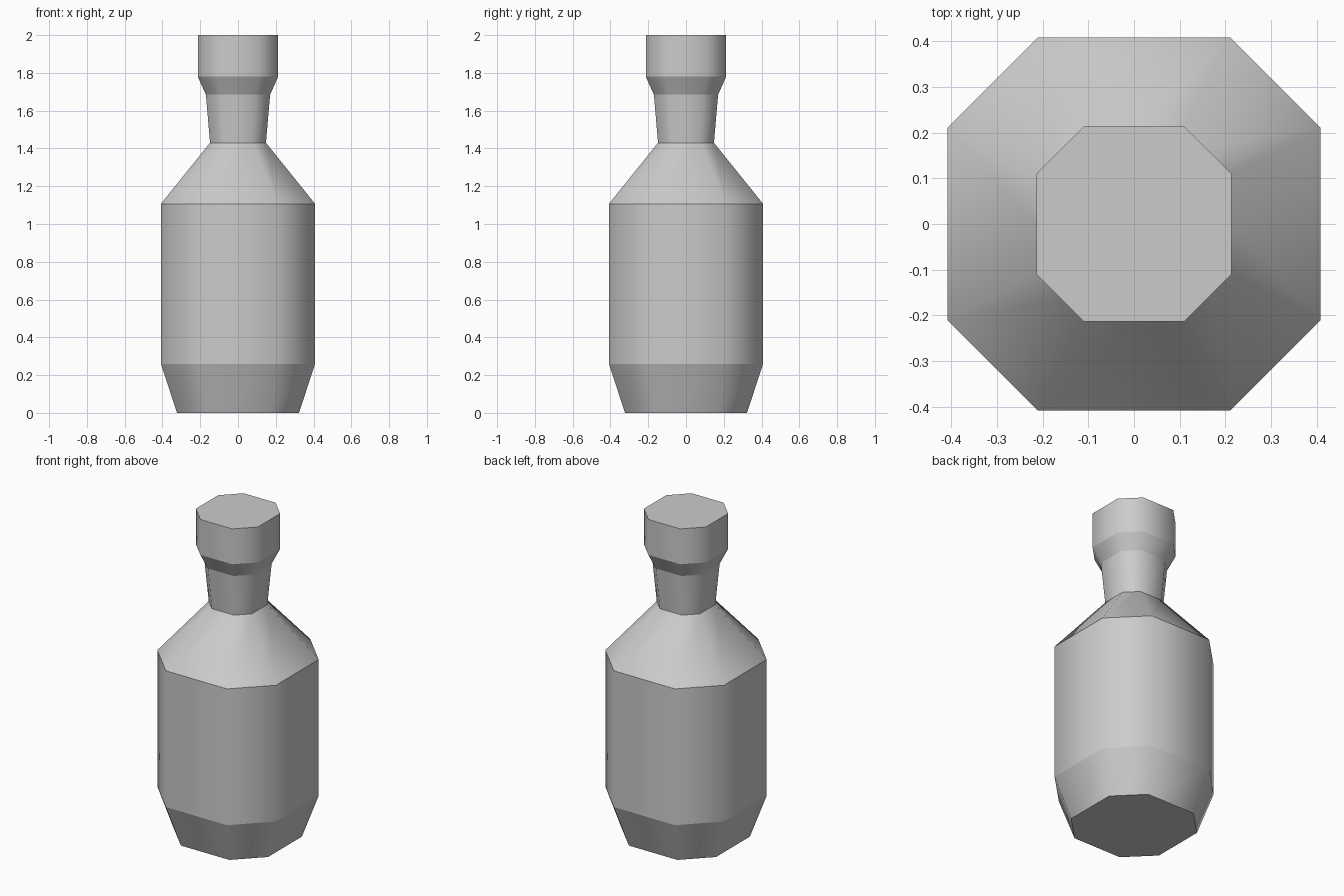
import bpy, bmesh

if "Cube" in bpy.data.objects:
    bpy.data.objects.remove(bpy.data.objects["Cube"])

# Profile of the bottle: (half width, height)
PROFILE = [(0.323, 0.0), (0.408, 0.26), (0.408, 1.107), (0.148, 1.43),
           (0.17, 1.685), (0.213, 1.78), (0.213, 2.0)]
FLAT = 0.515  # half length of the straight sides relative to half width


def octagon(bm, r, z):
    """Ring of a square with cut corners."""
    h = r * FLAT
    pts = [(r, -h), (r, h), (h, r), (-h, r), (-r, h), (-r, -h), (-h, -r), (h, -r)]
    return [bm.verts.new((x, y, z)) for x, y in pts]


bm = bmesh.new()
rings = [octagon(bm, r, z) for r, z in PROFILE]

# Side walls, smooth around the bottle
for low, high in zip(rings, rings[1:]):
    for i in range(8):
        j = (i + 1) % 8
        bm.faces.new((low[i], low[j], high[j], high[i])).smooth = True

# Flat base and top
bm.faces.new(rings[0][::-1])
bm.faces.new(rings[-1])

# Crisp horizontal bands
for ring in rings:
    for i in range(8):
        bm.edges.get((ring[i], ring[(i + 1) % 8])).smooth = False

mesh = bpy.data.meshes.new("bottle")
bm.to_mesh(mesh)
bm.free()
bpy.context.collection.objects.link(bpy.data.objects.new("bottle", mesh))
